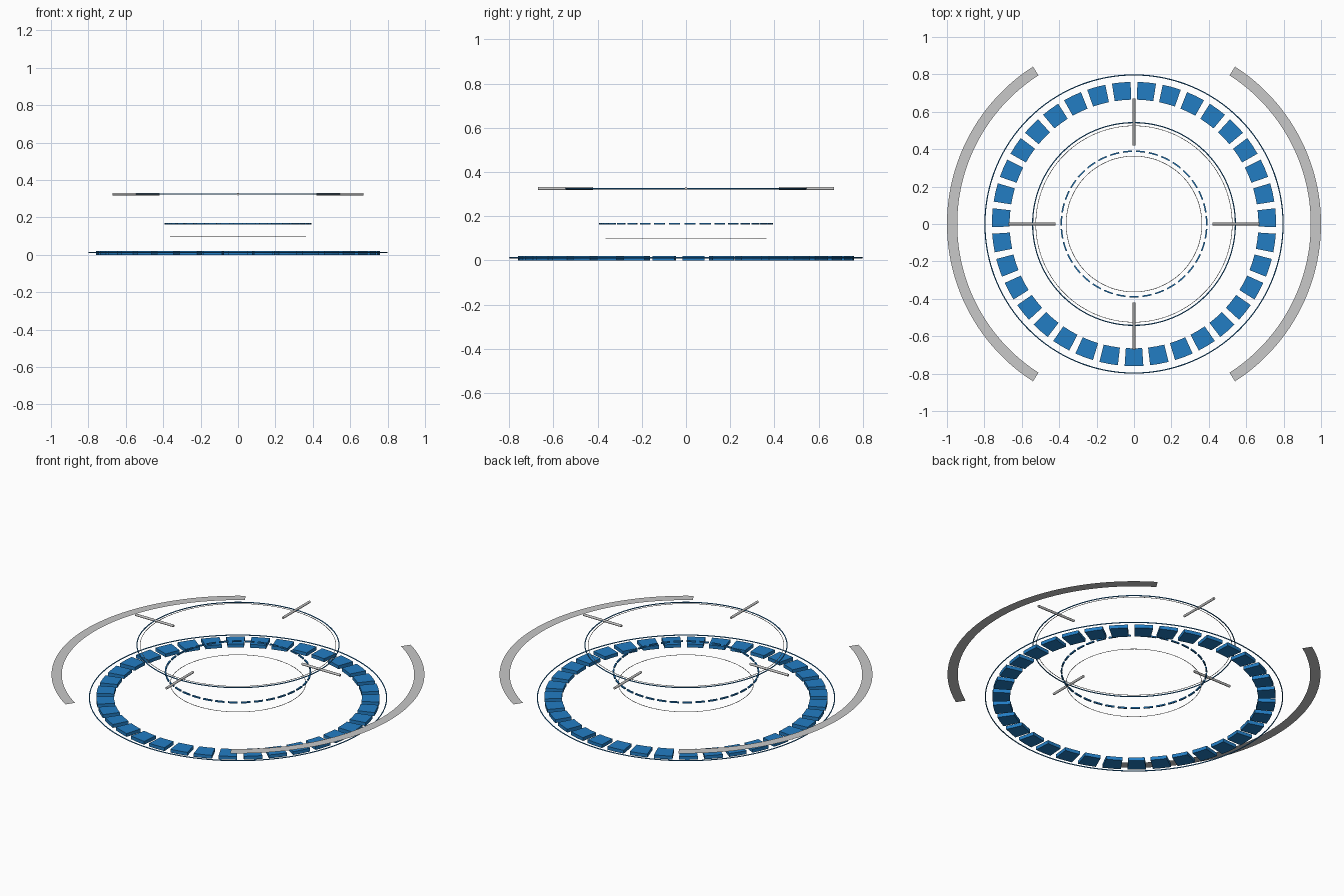
import bpy, bmesh, math

if "Cube" in bpy.data.objects:
    bpy.data.objects.remove(bpy.data.objects["Cube"])


def material(name, rgb):
    m = bpy.data.materials.new(name)
    m.diffuse_color = (*rgb, 1)
    m.use_nodes = True
    m.node_tree.nodes["Principled BSDF"].inputs["Base Color"].default_value = m.diffuse_color
    return m


BLUE = material("blue", (0.016, 0.205, 0.55))
GREY = material("light grey", (0.58, 0.58, 0.58))


def finish(name, bm, mat):
    bmesh.ops.recalc_face_normals(bm, faces=bm.faces)
    me = bpy.data.meshes.new(name)
    bm.to_mesh(me)
    bm.free()
    me.materials.append(mat)
    ob = bpy.data.objects.new(name, me)
    bpy.context.collection.objects.link(ob)
    return ob


def sector(bm, r0, r1, z0, z1, centre, span, steps):
    """Curved slab between two radii; a flat sheet when z0 equals z1."""
    angles = [centre - span / 2 + span * i / steps for i in range(steps + 1)]
    pts = [(r0, a) for a in angles] + [(r1, a) for a in angles]
    vs = [bm.verts.new((r * math.cos(a), r * math.sin(a), z0)) for r, a in pts]
    n = steps + 1
    faces = [bm.faces.new((vs[i], vs[n + i], vs[n + i + 1], vs[i + 1]))
             for i in range(steps)]
    if z1 > z0:
        ext = bmesh.ops.extrude_face_region(bm, geom=faces, use_keep_orig=True)
        top = [g for g in ext["geom"] if isinstance(g, bmesh.types.BMVert)]
        bmesh.ops.translate(bm, verts=top, vec=(0, 0, z1 - z0))


def segmented_ring(name, r0, r1, z0, z1, count, fill, steps, mat):
    bm = bmesh.new()
    pitch = math.tau / count
    for i in range(count):
        sector(bm, r0, r1, z0, z1, -math.pi / 2 + i * pitch, pitch * fill, steps)
    return finish(name, bm, mat)


def hoop(name, radius, tube, z, mat):
    bpy.ops.mesh.primitive_torus_add(major_radius=radius, minor_radius=tube,
                                     major_segments=128, minor_segments=8,
                                     location=(0, 0, z))
    ob = bpy.context.object
    ob.name = name
    ob.data.materials.append(mat)
    bpy.ops.object.shade_smooth()


# Base ring of tiles with its thin surrounding hoop
segmented_ring("base_tiles", 0.665, 0.76, 0.0, 0.02, 35, 0.735, 2, BLUE)
hoop("base_hoop", 0.797, 0.003, 0.012, BLUE)

# Floating inner hoop and dashed ring
hoop("inner_hoop", 0.363, 0.0015, 0.098, GREY)
segmented_ring("dashed_ring", 0.385, 0.393, 0.162, 0.17, 35, 0.72, 2, BLUE)

# Upper double hoop
hoop("upper_outer_hoop", 0.542, 0.003, 0.325, BLUE)
hoop("upper_inner_hoop", 0.525, 0.0015, 0.325, GREY)

# Four radial pointers crossing the upper hoops
for i in range(4):
    a = i * math.pi / 2
    bpy.ops.mesh.primitive_cylinder_add(
        vertices=12, radius=0.007, depth=0.25,
        location=(0.545 * math.cos(a), 0.545 * math.sin(a), 0.325),
        rotation=(0, math.pi / 2, a))
    ob = bpy.context.object
    ob.name = f"pointer_{i + 1}"
    ob.data.materials.append(GREY)
    bpy.ops.object.shade_smooth_by_angle()

# Flat outer arcs on the left and right
for side, centre in (("right", 0), ("left", math.pi)):
    bm = bmesh.new()
    sector(bm, 0.945, 1.0, 0.15, 0.15, centre, 2.0, 48)
    # face the sheet upwards
    ob = finish(f"outer_arc_{side}", bm, GREY)
    if ob.data.polygons[0].normal.z < 0:
        ob.data.flip_normals()
